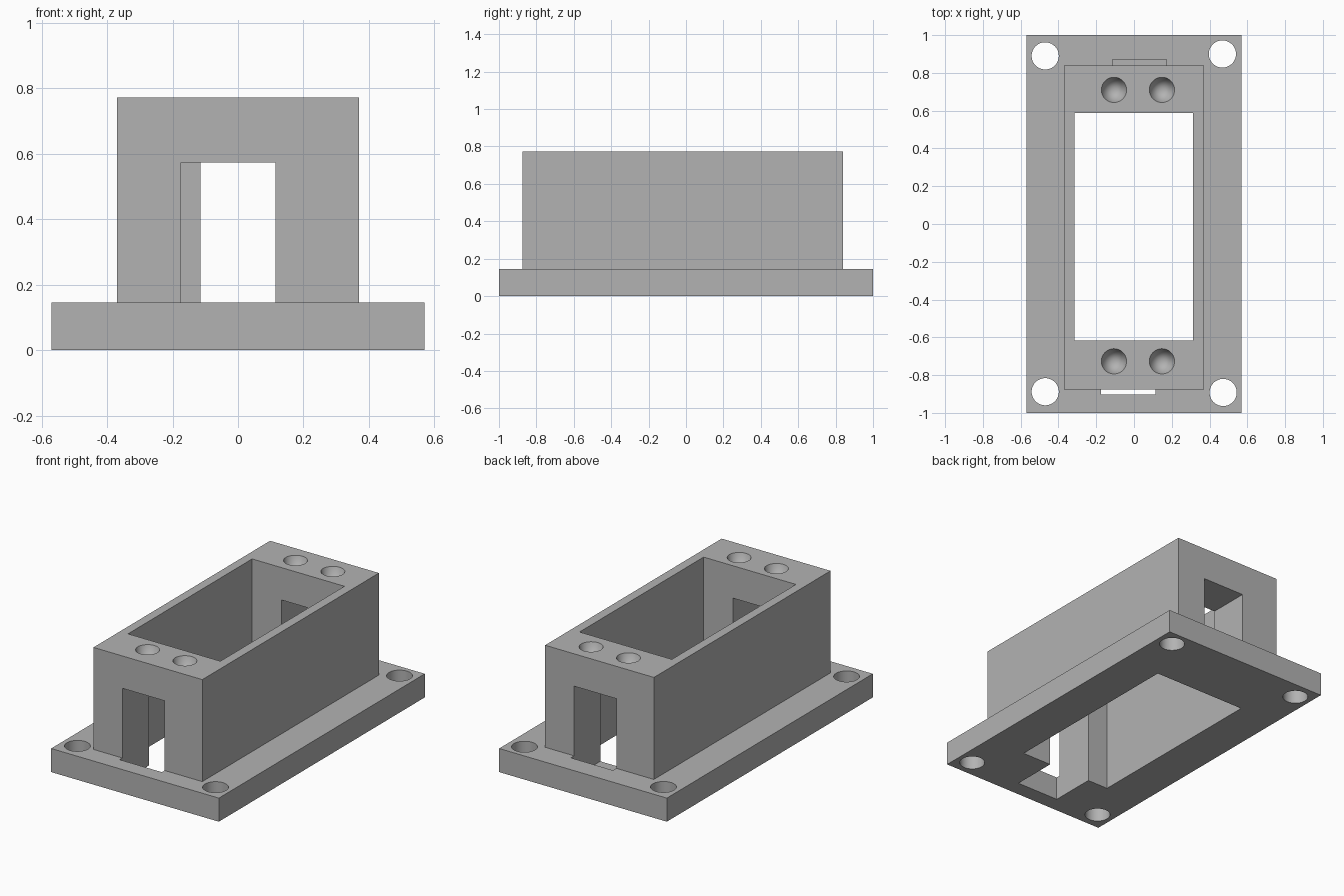
import bpy
import math

if "Cube" in bpy.data.objects:
    bpy.data.objects.remove(bpy.data.objects["Cube"], do_unlink=True)

grey = bpy.data.materials.new("plain grey")
grey.use_nodes = True
COLOUR = (0.45, 0.45, 0.45, 1)
grey.diffuse_color = COLOUR
grey.node_tree.nodes["Principled BSDF"].inputs["Base Color"].default_value = COLOUR


def finish(name):
    ob = bpy.context.object
    ob.name = name
    ob.data.materials.append(grey)
    return ob


def box(name, x, y, z):
    """Box from (min, max) pairs."""
    spans = (x, y, z)
    bpy.ops.mesh.primitive_cube_add(size=1, location=[(a + b) / 2 for a, b in spans])
    bpy.context.object.scale = [b - a for a, b in spans]
    bpy.ops.object.transform_apply(location=False, rotation=False, scale=True)
    return finish(name)


def combine(target, tool, operation):
    """Apply a boolean, then drop the tool object."""
    mod = target.modifiers.new("boolean", "BOOLEAN")
    mod.operation = operation
    mod.solver = "EXACT"
    mod.object = tool
    bpy.context.view_layer.objects.active = target
    bpy.ops.object.modifier_apply(modifier=mod.name)
    bpy.data.objects.remove(tool, do_unlink=True)


BASE_TOP, TOP, SLOT_TOP = 0.145, 0.772, 0.573

# Base plate and upright housing
body = box("mount_housing", (-0.57, 0.57), (-1, 1), (0, BASE_TOP))
housing = box("housing", (-0.37, 0.37), (-0.875, 0.84), (0.05, TOP))
combine(body, housing, "UNION")

# Central well, front slot through the base, back slot with a thin floor
cuts = [
    ("well", (-0.315, 0.313), (-0.618, 0.587), (-0.1, 1)),
    ("front_slot", (-0.174, 0.114), (-0.902, -0.5), (-0.1, SLOT_TOP)),
    ("back_slot", (-0.114, 0.172), (0.5, 0.872), (0.015, SLOT_TOP)),
]
for cut in cuts:
    combine(body, box(*cut), "DIFFERENCE")

# Bolt holes in the corners of the base
for x, y in [(-0.47, 0.89), (0.468, 0.9), (-0.47, -0.888), (0.472, -0.892)]:
    bpy.ops.mesh.primitive_cylinder_add(vertices=48, radius=0.072, depth=0.6, location=(x, y, 0))
    combine(body, finish("bolt_hole"), "DIFFERENCE")

# Conical screw holes in the top
DEPTH = 0.19
for x in (-0.106, 0.148):
    for y in (-0.727, 0.71):
        bpy.ops.mesh.primitive_cone_add(vertices=48, radius1=0.067, radius2=0, depth=DEPTH,
                                        location=(x, y, TOP - DEPTH / 2 + 0.0005),
                                        rotation=(math.pi, 0, 0))
        combine(body, finish("screw_hole"), "DIFFERENCE")

# One colour everywhere, smooth holes with sharp edges
body.data.materials.clear()
body.data.materials.append(grey)
bpy.ops.object.select_all(action="DESELECT")
body.select_set(True)
bpy.context.view_layer.objects.active = body
bpy.ops.object.shade_smooth_by_angle(angle=math.radians(30))
